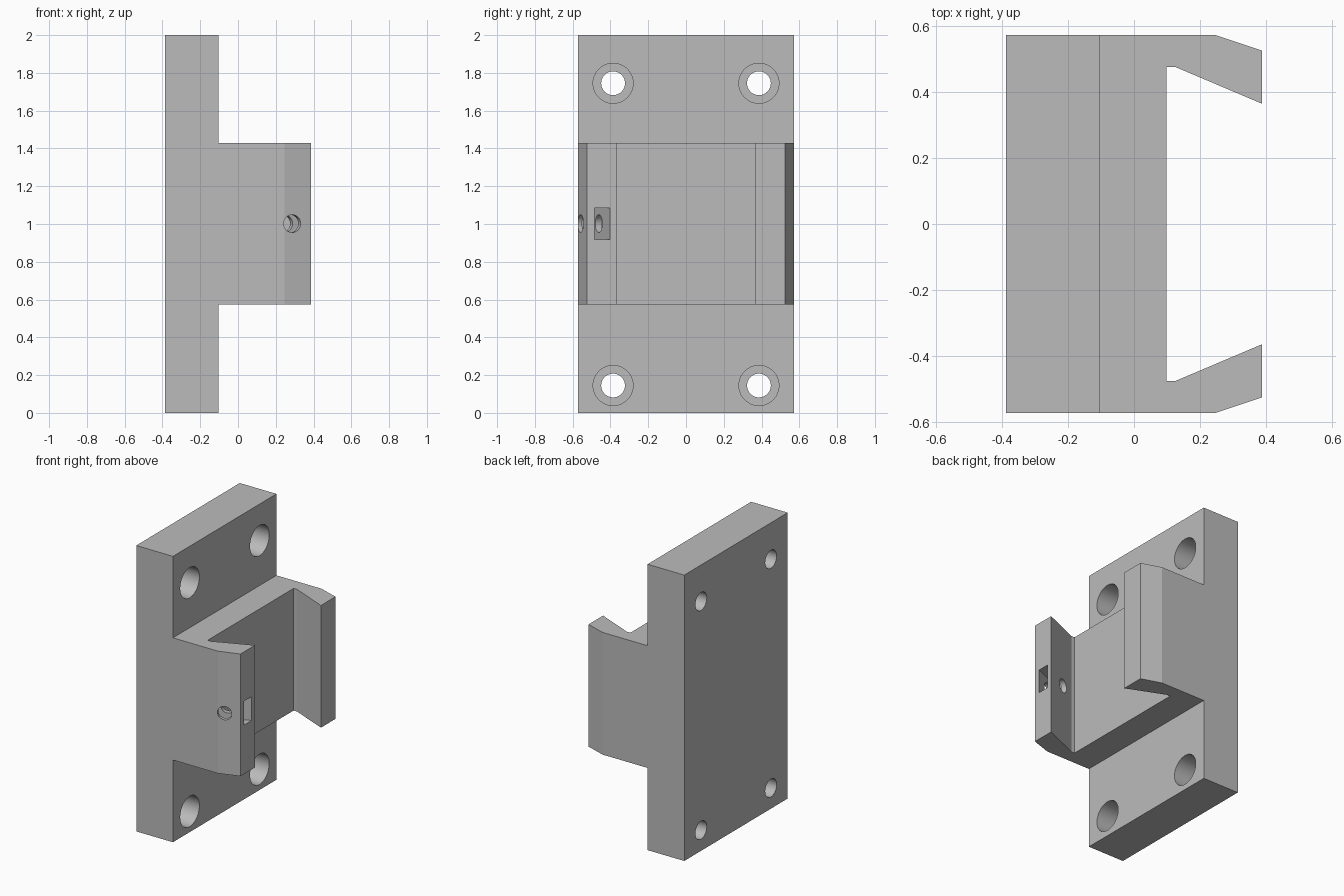
import bpy, bmesh, math
from mathutils import Vector, Matrix

cube = bpy.data.objects.get("Cube")
if cube:
    bpy.data.objects.remove(cube, do_unlink=True)

grey = bpy.data.materials.new("plain grey")
grey.use_nodes = True
colour = (0.5, 0.5, 0.5, 1)
grey.diffuse_color = colour
grey.node_tree.nodes["Principled BSDF"].inputs["Base Color"].default_value = colour


def finish(name, bm):
    bmesh.ops.recalc_face_normals(bm, faces=bm.faces)
    mesh = bpy.data.meshes.new(name)
    bm.to_mesh(mesh)
    bm.free()
    mesh.materials.append(grey)
    ob = bpy.data.objects.new(name, mesh)
    bpy.context.collection.objects.link(ob)
    return ob


def prism(name, outline, z0, z1):
    """Extrude an xy outline upward from z0 to z1."""
    bm = bmesh.new()
    face = bm.faces.new([bm.verts.new((x, y, z0)) for x, y in outline])
    new = bmesh.ops.extrude_face_region(bm, geom=[face])["geom"]
    top = [v for v in new if isinstance(v, bmesh.types.BMVert)]
    bmesh.ops.translate(bm, verts=top, vec=(0, 0, z1 - z0))
    return finish(name, bm)


def rod(name, start, end, radius):
    """Cylinder running between two points."""
    start, end = Vector(start), Vector(end)
    axis = end - start
    turn = axis.to_track_quat('Z', 'Y').to_matrix().to_4x4()
    bm = bmesh.new()
    bmesh.ops.create_cone(bm, cap_ends=True, segments=48, radius1=radius, radius2=radius,
                          depth=axis.length,
                          matrix=Matrix.Translation((start + end) / 2) @ turn)
    return finish(name, bm)


def combine(target, tool, operation):
    """Apply a boolean and discard the tool."""
    mod = target.modifiers.new("bool", 'BOOLEAN')
    mod.operation, mod.object, mod.solver = operation, tool, 'EXACT'
    bpy.context.view_layer.objects.active = target
    bpy.ops.object.modifier_apply(modifier=mod.name)
    bpy.data.objects.remove(tool, do_unlink=True)


# Back plate
BACK, FACE, TIP, HALF = -0.387, -0.103, 0.387, 0.572
bracket = prism("wall_bracket", [(BACK, -HALF), (FACE, -HALF), (FACE, HALF), (BACK, HALF)], 0, 2)

# Cradle with two inward-leaning arms
arm = [(-0.25, HALF), (0.245, HALF), (TIP, 0.525), (TIP, 0.364), (0.125, 0.475), (0.098, 0.475)]
outline = arm + [(x, -y) for x, y in reversed(arm)]
combine(bracket, prism("cradle", outline, 0.575, 1.43), 'UNION')

# Counterbored mounting holes
for y in (-0.386, 0.386):
    for z in (0.145, 1.745):
        combine(bracket, rod("bolt_hole", (-0.5, y, z), (0, y, z), 0.063), 'DIFFERENCE')
        combine(bracket, rod("counterbore", (-0.25, y, z), (0, y, z), 0.106), 'DIFFERENCE')

# Nut slot in the tip of the right arm, parallel to its inner face
along = Vector((0.26, 0.111)).normalized()
across = Vector((along.y, -along.x))
deep = Vector((0.187, -0.487))
mouth = deep + along * 0.3
slot = [deep, mouth, mouth + across * 0.076, deep + across * 0.076]
combine(bracket, prism("nut_slot", slot, 0.918, 1.085), 'DIFFERENCE')

# Set screw hole square to the slot
middle = deep + along * 0.064
a, b = middle - across * 0.2, middle + across * 0.2
combine(bracket, rod("screw_hole", (a.x, a.y, 1.002), (b.x, b.y, 1.002), 0.047), 'DIFFERENCE')

bpy.ops.object.select_all(action='DESELECT')
bracket.select_set(True)
bpy.context.view_layer.objects.active = bracket
bpy.ops.object.shade_smooth_by_angle(angle=math.radians(15))
